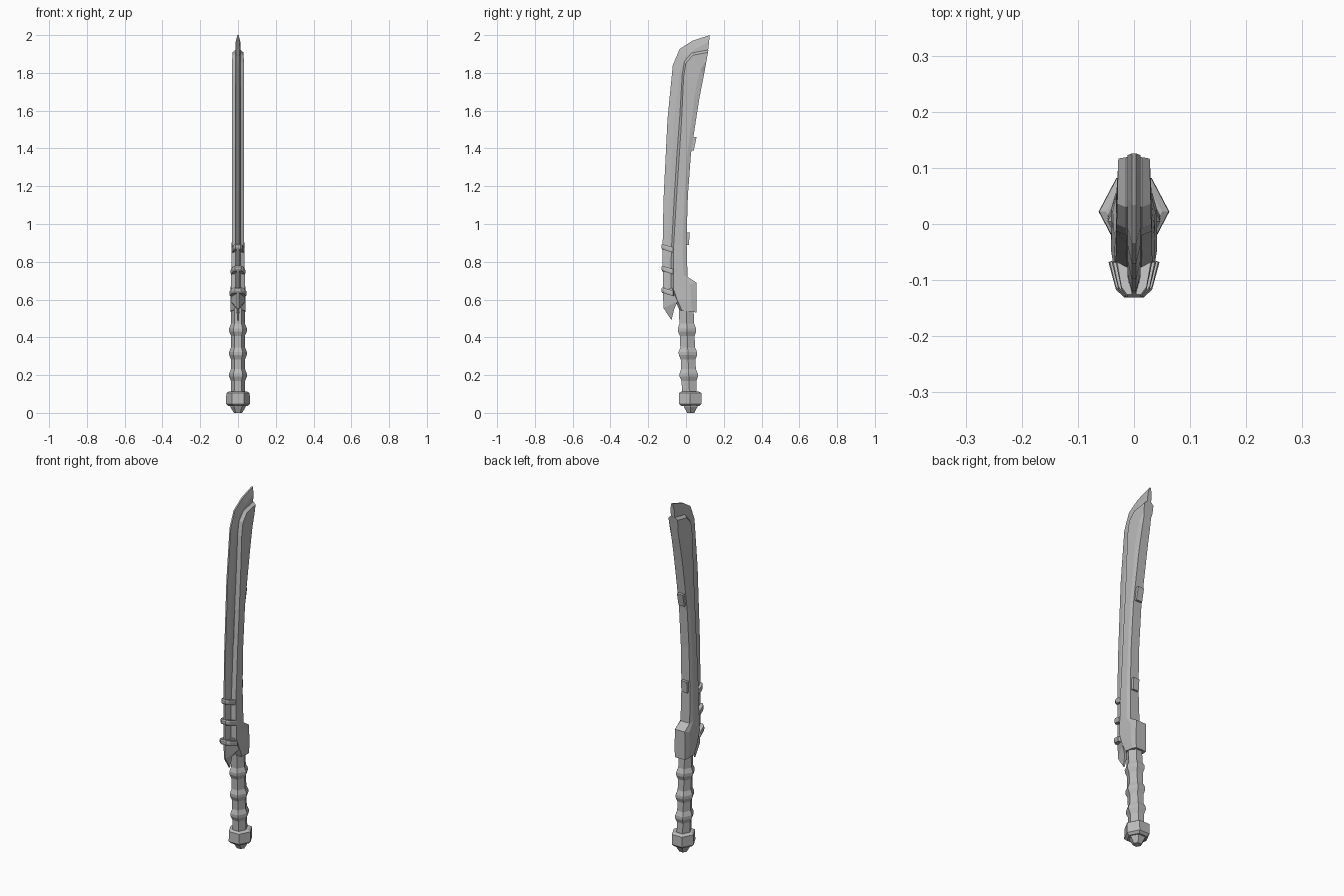
import bpy, bmesh
from math import cos, sin, tau
from mathutils import Vector

cube = bpy.data.objects.get("Cube")
if cube:
    bpy.data.objects.remove(cube)

steel = bpy.data.materials.new("grey steel")
steel.use_nodes = True
steel.diffuse_color = (0.5, 0.5, 0.5, 1)
steel.node_tree.nodes["Principled BSDF"].inputs["Base Color"].default_value = (0.5, 0.5, 0.5, 1)


def loft(name, rings):
    """Skin a closed solid through rings with equal point counts."""
    bm = bmesh.new()
    loops = [[bm.verts.new(p) for p in ring] for ring in rings]
    count = len(loops[0])
    for a, b in zip(loops, loops[1:]):
        for i in range(count):
            j = (i + 1) % count
            bm.faces.new((a[i], a[j], b[j], b[i]))
    bm.faces.new(loops[0])
    bm.faces.new(loops[-1])
    bmesh.ops.recalc_face_normals(bm, faces=bm.faces)
    mesh = bpy.data.meshes.new(name)
    bm.to_mesh(mesh)
    bm.free()
    mesh.materials.append(steel)
    obj = bpy.data.objects.new(name, mesh)
    bpy.context.collection.objects.link(obj)
    return obj


def mirrored(half):
    """Close a half section across x = 0."""
    return half + [(-x, y, z) for x, y, z in reversed(half)]


def section(front, back, stops):
    """Half section from (distance from front, half width) stops, then mirrored."""
    f, b = Vector(front), Vector(back)
    axis = b - f
    half = []
    for dist, width in stops:
        p = f + axis * dist
        half.append((width, p.x, p.y))
    return mirrored(half)


# Thick blade body: chamfered front, tapered spine, stepped heel (front yz, back yz, half width)
body = [
    ((0.119, 1.922), (0.106, 1.85), 0.028),
    ((0.03, 1.905), (0.095, 1.79), 0.03),
    ((-0.008, 1.862), (0.083, 1.73), 0.031),
    ((-0.02, 1.79), (0.07, 1.66), 0.032),
    ((-0.034, 1.555), (0.045, 1.5), 0.032),
    ((-0.048, 1.37), (0.026, 1.37), 0.032),
    ((-0.06, 1.18), (0.01, 1.15), 0.032),
    ((-0.077, 0.87), (0.003, 0.92), 0.033),
    ((-0.08, 0.75), (0.008, 0.72), 0.036),
    ((-0.078, 0.65), (0.055, 0.69), 0.038),
    ((-0.06, 0.60), (0.055, 0.6), 0.041),
    ((-0.034, 0.543), (0.055, 0.532), 0.039),
]
rings = []
for f, b, w in body:
    chamfer = 0.013 / (Vector(b) - Vector(f)).length
    rings.append(section(f, b, [(0, 0.014), (chamfer, w), (0.75, w), (1, 0.8 * w)]))
loft("blade_body", rings)

# Thin cutting edge running in front of the body and past its top
edge = [
    ((0.126, 2.0), (0.115, 1.9)),
    ((0.034, 1.97), (0.08, 1.85)),
    ((-0.034, 1.926), (0.05, 1.8)),
    ((-0.07, 1.84), (0.03, 1.74)),
    ((-0.098, 1.555), (0.0, 1.53)),
    ((-0.119, 1.13), (-0.03, 1.13)),
    ((-0.124, 0.87), (-0.04, 0.87)),
    ((-0.122, 0.6), (-0.04, 0.6)),
]
loft("cutting_edge", [section(f, b, [(0, 0.004), (0.35, 0.012), (1, 0.012)]) for f, b in edge])

# Pointed hook below the cutting edge
hook = [
    ((-0.123, 0.66), (-0.06, 0.66), 0.034),
    ((-0.119, 0.555), (-0.045, 0.59), 0.038),
    ((-0.077, 0.49), (-0.062, 0.55), 0.008),
]
loft("front_hook", [section(f, b, [(0, 0.004), (1, w)]) for f, b, w in hook])

# Three bulging bands wrapped round the front of the blade
for i, (z, w) in enumerate([(0.88, 0.03), (0.765, 0.037), (0.65, 0.043)]):
    rings = []
    for dz, grow in [(-0.014, 0.0), (-0.006, 0.005), (0.006, 0.005), (0.014, 0.0)]:
        half = [(0.4 * w, -0.126 - grow), (0.75 * w, -0.112 - grow),
                (w + grow / 2, -0.068), (0.5 * w, -0.06)]
        rings.append(mirrored([(x, y, z + dz - 0.3 * (y + 0.126)) for x, y in half]))
    loft(f"wrap_band_{i + 1}", rings)

# Small raised tabs on the spine
for name, low, high in [("lower_spine_tab", (0.003, 0.89), (0.002, 0.955)),
                        ("upper_spine_tab", (0.029, 1.39), (0.038, 1.46))]:
    rings = []
    for (y, z), inset in [(low, 0.006), (high, 0.0)]:
        rings.append(mirrored([(0.018, y - 0.015, z), (0.018, y + 0.018 - inset, z)]))
    loft(name, rings)


def hexagon(z, y, rx, ry):
    return [(rx * cos(tau * k / 6), y + ry * sin(tau * k / 6), z) for k in range(6)]


# Six-sided grip with three ridges, leaning slightly forward towards the top
profile = [(0.56, 0)]
for z in (0.44, 0.315, 0.2):
    profile += [(z + 0.032, 0), (z + 0.008, 1), (z - 0.008, 1), (z - 0.032, 0)]
profile.append((0.09, 0))
loft("grip", [hexagon(z, 0.022 - 0.038 * z, 0.037 + 0.01 * r, 0.045 + 0.011 * r)
              for z, r in profile])

# Pommel with a stepped, tapered end
loft("pommel", [hexagon(z, 0.022, r, 1.1 * r) for z, r in
                [(0.112, 0.05), (0.105, 0.062), (0.048, 0.063), (0.036, 0.05)]])
loft("pommel_tip", [hexagon(z, 0.025, r, r) for z, r in
                    [(0.04, 0.042), (0.03, 0.04), (0.0, 0.022)]])
